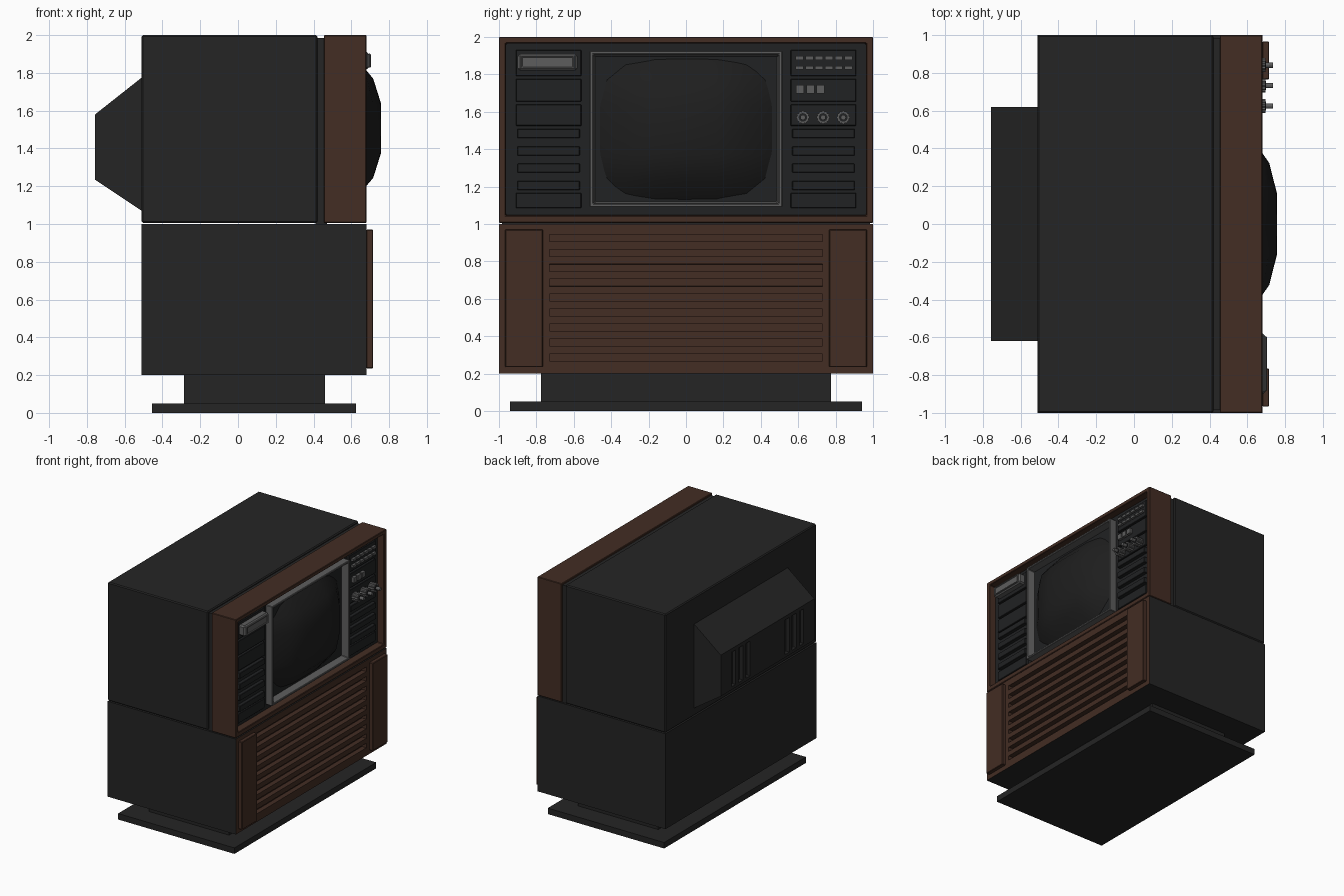
import bpy, bmesh, math

if "Cube" in bpy.data.objects:
    bpy.data.objects.remove(bpy.data.objects["Cube"])


def material(name, rgb):
    m = bpy.data.materials.new(name)
    m.diffuse_color = (*rgb, 1)
    m.use_nodes = True
    m.node_tree.nodes["Principled BSDF"].inputs["Base Color"].default_value = m.diffuse_color
    return m


BLACK = material("black_casing", (0.018, 0.018, 0.018))
WOOD = material("brown_wood", (0.056, 0.026, 0.017))
PANEL = material("dark_panel", (0.015, 0.016, 0.017))
GLASS = material("screen_glass", (0.013, 0.013, 0.013))
GREY = material("grey_trim", (0.11, 0.11, 0.11))


def finish(name, bm, *mats, bevel=0):
    bmesh.ops.recalc_face_normals(bm, faces=bm.faces)
    me = bpy.data.meshes.new(name)
    bm.to_mesh(me)
    bm.free()
    for m in mats:
        me.materials.append(m)
    ob = bpy.data.objects.new(name, me)
    bpy.context.collection.objects.link(ob)
    if bevel:
        mod = ob.modifiers.new("bevel", "BEVEL")
        mod.width, mod.segments = bevel, 1
    return ob


def box(name, x, y, z, mat, bevel=0):
    bm = bmesh.new()
    bmesh.ops.create_cube(bm, size=1)
    for v in bm.verts:
        v.co = [(r[0] + r[1]) / 2 + c * (r[1] - r[0]) for c, r in zip(v.co, (x, y, z))]
    return finish(name, bm, mat, bevel=bevel)


def frame(name, x, outer, inner, slope, mat):
    """Rectangular ring facing +x; rectangles are (half width, bottom, top)."""
    w, b, t = inner
    deep = (w - slope, b + slope, t - slope)
    bm = bmesh.new()
    loops = []
    for px, (h, lo, hi) in ((x[0], outer), (x[1], outer), (x[1], inner), (x[0], deep)):
        loops.append([bm.verts.new((px, s * h, q)) for s, q in ((-1, lo), (1, lo), (1, hi), (-1, hi))])
    for i in range(4):
        p, q = loops[i], loops[(i + 1) % 4]
        for j in range(4):
            k = (j + 1) % 4
            bm.faces.new((p[j], p[k], q[k], q[j]))
    return finish(name, bm, mat, bevel=0.004)


def slotted_box(name, x_face, x_back, ys, zs, is_slot, depth, back_z, mats):
    """Box whose gridded face at x_face has recessed slots; the far end may flare in z."""
    bm = bmesh.new()
    grid = [[bm.verts.new((x_face, y, z)) for z in zs] for y in ys]
    cells = {}
    for i in range(len(ys) - 1):
        for j in range(len(zs) - 1):
            cells[i, j] = bm.faces.new((grid[i][j], grid[i + 1][j], grid[i + 1][j + 1], grid[i][j + 1]))
    bm.normal_update()
    rim = [e for e in bm.edges if e.is_boundary]
    slots = [f for k, f in cells.items() if is_slot(*k)]
    bmesh.ops.inset_individual(bm, faces=slots, thickness=0.0005, depth=0)
    for f in slots:
        for v in f.verts:
            v.co.x += depth
    front = set(bm.faces)
    new = bmesh.ops.extrude_edge_only(bm, edges=rim)["geom"]
    for v in new:
        if isinstance(v, bmesh.types.BMVert):
            t = (v.co.z - zs[0]) / (zs[-1] - zs[0])
            v.co.x, v.co.z = x_back, back_z[0] + t * (back_z[1] - back_z[0])
    bmesh.ops.holes_fill(bm, edges=[e for e in bm.edges if e.is_boundary], sides=0)
    for f in bm.faces:
        f.material_index = 0 if f in front else len(mats) - 1
    return finish(name, bm, *mats)


def disc(name, x, y, z, r, mat, sides=16, notch=0):
    """Short rod along x; notch makes every second rim point shorter."""
    bm = bmesh.new()
    ring = []
    for px in x:
        ring.append([bm.verts.new((px, y + (r - notch * (i % 2)) * math.cos(i * math.tau / sides),
                                   z + (r - notch * (i % 2)) * math.sin(i * math.tau / sides)))
                     for i in range(sides)])
    for i in range(sides):
        k = (i + 1) % sides
        bm.faces.new((ring[0][i], ring[0][k], ring[1][k], ring[1][i]))
    for r_ in ring:
        bm.faces.new(r_)
    return finish(name, bm, mat)


# Pedestal
box("base_plate", (-0.455, 0.625), (-0.94, 0.94), (0, 0.05), BLACK)
box("pedestal", (-0.285, 0.46), (-0.775, 0.775), (0.05, 0.2), BLACK)

# Lower cabinet with nine grooves in its wooden front
zs = [0.2]
for i in range(9):
    zs += [0.267 + i * 0.08, 0.305 + i * 0.08]
zs.append(1.0)
slotted_box("lower_cabinet", 0.68, -0.51, (-1, -0.73, 0.73, 1), zs,
            lambda i, j: i == 1 and j % 2 == 1, -0.04, (0.2, 1.0), (WOOD, BLACK))
for s, side in ((-1, "left"), (1, "right")):
    a, b = sorted((s * 0.765, s * 0.967))
    box(side + "_wood_panel", (0.68, 0.715), (a, b), (0.235, 0.97), WOOD, 0.004)

# Upper casing, groove and wooden surround
box("upper_casing", (-0.51, 0.42), (-1, 1), (1.006, 2), BLACK, 0.008)
box("casing_groove", (0.41, 0.47), (-0.985, 0.985), (1.0, 1.985), BLACK)
frame("wood_surround", (0.455, 0.68), (1, 1.006, 2), (0.965, 1.045, 1.968), 0.014, WOOD)

# Rear housing with vent slots
ys = [-0.62]
for c in (-0.45, -0.355, -0.26, 0.26, 0.355, 0.45):
    ys += [c - 0.028, c + 0.028]
ys.append(0.62)
slotted_box("rear_housing", -0.757, -0.51, ys, (1.235, 1.26, 1.55, 1.58),
            lambda i, j: j == 1 and i % 2 == 1, 0.03, (1.07, 1.775), (BLACK,))

# Front panel, bezel and bulging screen
box("front_panel", (0.46, 0.62), (-0.97, 0.97), (1.04, 1.97), PANEL)
frame("screen_bezel", (0.6, 0.68), (0.515, 1.09, 1.925), (0.497, 1.108, 1.907), 0.015, GREY)
bm = bmesh.new()
bmesh.ops.create_grid(bm, x_segments=6, y_segments=6, size=1)
for v in bm.verts:
    u, w = abs(v.co.x), abs(v.co.y)
    bulge = 0.763 - 0.16 * (u ** 4 + w ** 4) ** 0.75
    v.co = (min(0.757, bulge), v.co.x * 0.485, 1.507 + v.co.y * 0.395)
for f in bm.faces:
    f.smooth = True
    if f.normal.x < 0:
        f.normal_flip()
finish("screen", bm, GLASS)

# Side columns: three raised plates and four slats each
for s, side in ((-1, "left"), (1, "right")):
    a, b = sorted((s * 0.56, s * 0.91))
    for i, z in enumerate(((1.79, 1.93), (1.655, 1.775), (1.525, 1.64), (1.085, 1.165))):
        box(f"{side}_plate_{i}", (0.61, 0.64), (a, b), z, PANEL, 0.003)
    for i in range(4):
        z = 1.182 + i * 0.0925
        box(f"{side}_slat_{i}", (0.61, 0.65), (a + 0.008, b - 0.008), (z, z + 0.048), PANEL, 0.003)

# Grey display window on the left column
box("display_window", (0.63, 0.695), (-0.9, -0.58), (1.82, 1.91), GREY, 0.012)
frame("display_rim", (0.69, 0.703), (0.145, 1.828, 1.902), (0.135, 1.838, 1.892), 0.002, GREY).location.y = -0.74

# Buttons and knobs on the right column
for i in range(6):
    y = 0.607 + i * 0.0525
    for z in (1.835, 1.888):
        box(f"small_button_{i}", (0.63, 0.66), (y - 0.021, y + 0.021), (z - 0.01, z + 0.01), GREY)
for i in range(3):
    y = 0.61 + i * 0.055
    box(f"square_button_{i}", (0.63, 0.665), (y - 0.021, y + 0.021), (1.698, 1.742), GREY)
    y = 0.625 + i * 0.108
    disc(f"knob_dial_{i}", (0.63, 0.695), y, 1.57, 0.037, GREY, 24, 0.006)
    disc(f"knob_ring_{i}", (0.69, 0.699), y, 1.57, 0.023, PANEL)
    disc(f"knob_tip_{i}", (0.69, 0.735), y, 1.57, 0.014, GREY, 12)
